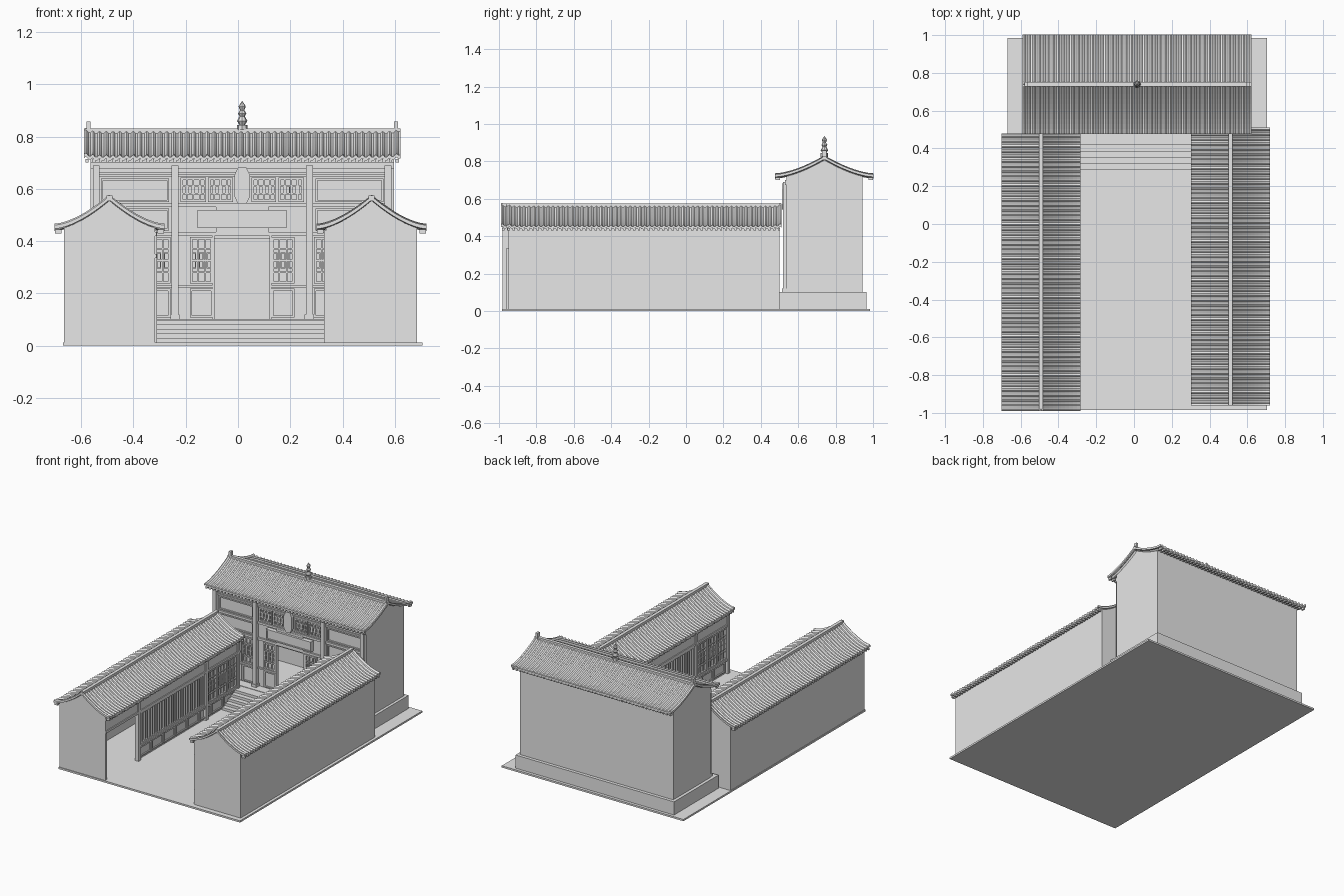
import bpy, bmesh, math
from mathutils import Matrix, Vector

if "Cube" in bpy.data.objects:
    bpy.data.objects.remove(bpy.data.objects["Cube"])

grey = bpy.data.materials.new("pale grey")
grey.use_nodes = True
grey.diffuse_color = (0.8, 0.8, 0.8, 1)
grey.node_tree.nodes["Principled BSDF"].inputs["Base Color"].default_value = (0.8, 0.8, 0.8, 1)


def finish(name, bm, place):
    bmesh.ops.recalc_face_normals(bm, faces=bm.faces)
    mesh = bpy.data.meshes.new(name)
    bm.to_mesh(mesh)
    bm.free()
    mesh.materials.append(grey)
    ob = bpy.data.objects.new(name, mesh)
    ob.matrix_world = place
    bpy.context.scene.collection.objects.link(ob)
    return ob


def boxes(name, items, place=Matrix()):
    """One object out of boxes given as (x0, x1, y0, y1, z0, z1)."""
    bm = bmesh.new()
    for x0, x1, y0, y1, z0, z1 in items:
        m = Matrix.Translation(((x0 + x1) / 2, (y0 + y1) / 2, (z0 + z1) / 2))
        m = m @ Matrix.Diagonal((x1 - x0, y1 - y0, z1 - z0, 1))
        bmesh.ops.create_cube(bm, size=1, matrix=m)
    return finish(name, bm, place)


def prism(name, points, direction, place=Matrix()):
    """Extrude a flat outline along a direction."""
    bm = bmesh.new()
    face = bm.faces.new([bm.verts.new(p) for p in points])
    new = bmesh.ops.extrude_face_region(bm, geom=[face])["geom"]
    bmesh.ops.translate(bm, vec=direction, verts=[v for v in new if isinstance(v, bmesh.types.BMVert)])
    return finish(name, bm, place)


def frame(x0, x1, z0, z1, y, w=0.008, d=0.008):
    return [(x0, x1, y - d, y, z0, z0 + w), (x0, x1, y - d, y, z1 - w, z1),
            (x0, x0 + w, y - d, y, z0, z1), (x1 - w, x1, y - d, y, z0, z1)]


def lattice(x0, x1, z0, z1, y, cols, rows):
    """Framed window grid with a raised pane in the middle of each column."""
    out = frame(x0, x1, z0, z1, y, 0.009, 0.012)
    for i in range(1, cols):
        x = x0 + (x1 - x0) * i / cols
        out.append((x - 0.003, x + 0.003, y - 0.009, y, z0, z1))
    for i in range(1, rows):
        z = z0 + (z1 - z0) * i / rows
        out.append((x0, x1, y - 0.008, y, z - 0.003, z + 0.003))
    zm, h = (z0 + z1) / 2, (z1 - z0) * 0.17
    for i in range(cols):
        x = x0 + (x1 - x0) * (i + 0.5) / cols
        out += frame(x - 0.009, x + 0.009, zm - h, zm + h, y, 0.004, 0.01)
    return out


def roof_height(v, half, eave, ridge):
    return eave + (ridge - eave) * max(0, 1 - abs(v) / half) ** 1.6


def tiled_roof(name, length, half, eave, ridge, place):
    """Concave double slope with rounded tile ribs, rafters and ridge."""
    bm = bmesh.new()
    ribs = round(2 * length / 0.026)
    pitch = 2 * length / ribs
    bumps = [0, 0.0055, 0.008, 0.0055, 0, 0]
    n = ribs * len(bumps)
    rows = 20
    grid = []
    for i in range(n + 1):
        u = -length + 2 * length * i / n
        lift = 0.009 * max(0, (abs(u) - length + 0.06) / 0.06) ** 2
        line = []
        for j in range(rows + 1):
            v = half * (2 * j / rows - 1)
            z = roof_height(v, half, eave, ridge) + lift + bumps[i % len(bumps)]
            line.append(bm.verts.new((u, v, z)))
        grid.append(line)
    for a, b in zip(grid, grid[1:]):
        for j in range(rows):
            bm.faces.new((a[j], b[j], b[j + 1], a[j + 1]))
    # thickness hangs straight down
    new = bmesh.ops.extrude_face_region(bm, geom=bm.faces[:])["geom"]
    for e in new:
        if isinstance(e, bmesh.types.BMVert):
            e.co.z -= 0.014
    finish(name, bm, place)
    rafters = []
    for i in range(ribs):
        u = -length + pitch * (i + 0.5)
        for s in (-1, 1):
            v = s * (half - 0.014)
            rafters.append((u - 0.006, u + 0.006, v - 0.012, v + 0.012, eave - 0.022, eave - 0.008))
    boxes(name + "_rafters", rafters, place)
    boxes(name + "_ridge", [(-length, length, -0.011, 0.011, ridge - 0.01, ridge + 0.012)], place)


def attic(name, length, half, base, roof, place):
    """Solid gable block that follows the underside of the roof."""
    pts = [(-length, -half, base)]
    for i in range(17):
        v = half * (i / 8 - 1)
        pts.append((-length, v, roof_height(v, *roof) - 0.008))
    pts.append((-length, half, base))
    prism(name, pts, (2 * length, 0, 0), place)


# Ground and platform
boxes("ground_slab", [(-0.67, 0.705, -0.985, 0.985, 0, 0.012)])
boxes("hall_platform", [(-0.585, 0.615, 0.485, 0.965, 0.01, 0.102)])
boxes("front_steps", [(-0.32, 0.345, 0.285 + 0.033 * i, 0.49, 0.01, 0.029 + 0.0175 * i) for i in range(5)])

# Side wings, the same building turned to face the courtyard
for side, x, y, turn in (("right_wing", -0.492, -0.255, 90), ("left_wing", 0.511, -0.225, -90)):
    place = Matrix.Translation((x, y, 0)) @ Matrix.Rotation(math.radians(turn), 4, "Z")
    L, H = 0.725, 0.174
    roof = (0.21, 0.452, 0.563)
    tiled_roof(side + "_roof", 0.735, *roof, place)
    attic(side + "_gable", L, H, 0.35, roof, place)
    boxes(side + "_walls", [(-L, L, H - 0.02, H, 0.01, 0.36),
                            (-L, -L + 0.02, -H, H, 0.01, 0.36),
                            (L - 0.02, L, -H, H, 0.01, 0.36),
                            (-0.36, L, -H + 0.01, -H + 0.03, 0.01, 0.36)], place)
    boxes(side + "_posts", [(u - 0.012, u + 0.012, -H - 0.008, -H + 0.02, 0.01, 0.44)
                            for u in (-0.365, 0.365, 0.71)], place)
    boxes(side + "_beams", [(-L, L, -H - 0.006, -H + 0.02, 0.335, 0.35),
                            (-L, L, -H - 0.006, -H + 0.02, 0.42, 0.435),
                            (-0.36, L, -H - 0.004, -H + 0.02, 0.1, 0.112)], place)
    bars = frame(-0.345, 0.345, 0.115, 0.335, -H + 0.01, 0.012, 0.012)
    for i in range(1, 27):
        u = -0.345 + 0.69 * i / 27
        bars.append((u - 0.004, u + 0.004, -H, -H + 0.012, 0.115, 0.335))
    boxes(side + "_barred_window", bars, place)
    panes = []
    for i in range(3):
        u = 0.385 + 0.105 * i
        panes += lattice(u, u + 0.098, 0.115, 0.33, -H + 0.01, 3, 4)
    for i in range(8):
        u = -0.345 + 0.13 * i
        panes += frame(u, u + 0.12, 0.025, 0.095, -H + 0.01)
    boxes(side + "_lattice_windows", panes, place)

# Main hall
hall = Matrix.Translation((0.016, 0.74, 0))
L, H = 0.58, 0.203
F = -H + 0.012
roof = (0.263, 0.722, 0.818)
tiled_roof("hall_roof", 0.606, *roof, hall)
attic("hall_gable", L, H, 0.66, roof, hall)
walls = [(-L, L, H - 0.02, H, 0.1, 0.67), (-0.108, 0.108, F, F + 0.02, 0.41, 0.67)]
for s in (-1, 1):
    walls.append((*sorted((s * L, s * (L - 0.02))), -H, H, 0.1, 0.67))
    walls.append((*sorted((s * L, s * 0.108)), F, F + 0.02, 0.1, 0.67))
boxes("hall_walls", walls, hall)

# Columns with stone bases, and beams
columns = []
for u in (-0.558, -0.257, 0.257, 0.558):
    columns.append((u - 0.013, u + 0.013, F - 0.03, F, 0.1, 0.69))
    columns.append((u - 0.018, u + 0.018, F - 0.035, F, 0.1, 0.12))
boxes("hall_columns", columns, hall)
boxes("hall_beams", [(-L, L, F - 0.02, F, 0.675, 0.7), (-L, L, F - 0.012, F, 0.645, 0.655),
                     (-L, L, F - 0.012, F, 0.53, 0.545), (-L, L, F - 0.012, F, 0.42, 0.435),
                     (-L, -0.108, F - 0.01, F, 0.222, 0.232), (0.108, L, F - 0.01, F, 0.222, 0.232)], hall)

# Lattices, lower panels and upper panels on both halves of the front
panes, panels = [], []
for s in (-1, 1):
    for a, b in ((0.036, 0.13), (0.138, 0.236)):
        panes += lattice(*sorted((s * a, s * b)), 0.55, 0.643, F, 4, 3)
    for a in (0.112, 0.275, 0.37, 0.465):
        u0, u1 = sorted((s * a, s * (a + 0.088)))
        panes += lattice(u0, u1, 0.237, 0.415, F, 3, 4)
        panels += frame(u0, u1, 0.108, 0.218, F)
    panels += frame(*sorted((s * 0.28, s * 0.54)), 0.55, 0.64, F)
    panels += frame(*sorted((s * 0.28, s * 0.54)), 0.44, 0.525, F)
boxes("hall_lattices", panes, hall)
boxes("hall_panels", panels + [(-0.113, -0.105, F - 0.012, F, 0.1, 0.42),
                               (0.105, 0.113, F - 0.012, F, 0.1, 0.42)], hall)

# Name board and hanging plaque, both blank
boxes("door_board", [(-0.17, 0.17, F - 0.024, F, 0.45, 0.52)]
      + frame(-0.17, 0.17, 0.45, 0.52, F - 0.024, 0.008, 0.005), hall)
boxes("door_lintel", [(-0.1, 0.1, F - 0.014, F, 0.43, 0.535)], hall)
outline = []
for sx, sz in ((1, 1), (-1, 1), (-1, -1), (1, -1)):
    corner = [(0.03, 0.04), (0.016, 0.07)]
    for cx, cz in (corner if sx == sz else corner[::-1]):
        outline.append((sx * cx, F - 0.035, 0.612 + sz * cz))
prism("hanging_plaque", outline, (0, 0.02, 0), hall)

# Ridge ornaments
boxes("ridge_ends", [(s * 0.588 - 0.008, s * 0.588 + 0.008, -0.012, 0.012, 0.81, 0.858) for s in (-1, 1)], hall)
bm = bmesh.new()
tiers = [(0.02, 0.02, 0.825, 0.845), (0.011, 0.02, 0.845, 0.86), (0.02, 0.011, 0.86, 0.876),
         (0.009, 0.016, 0.876, 0.888), (0.016, 0.009, 0.888, 0.9),
         (0.008, 0.014, 0.9, 0.915), (0.014, 0.001, 0.915, 0.936)]
for r0, r1, z0, z1 in tiers:
    bmesh.ops.create_cone(bm, cap_ends=True, segments=8, radius1=r0, radius2=r1, depth=z1 - z0,
                          matrix=Matrix.Translation((0, 0, (z0 + z1) / 2)))
finish("ridge_finial", bm, hall)
